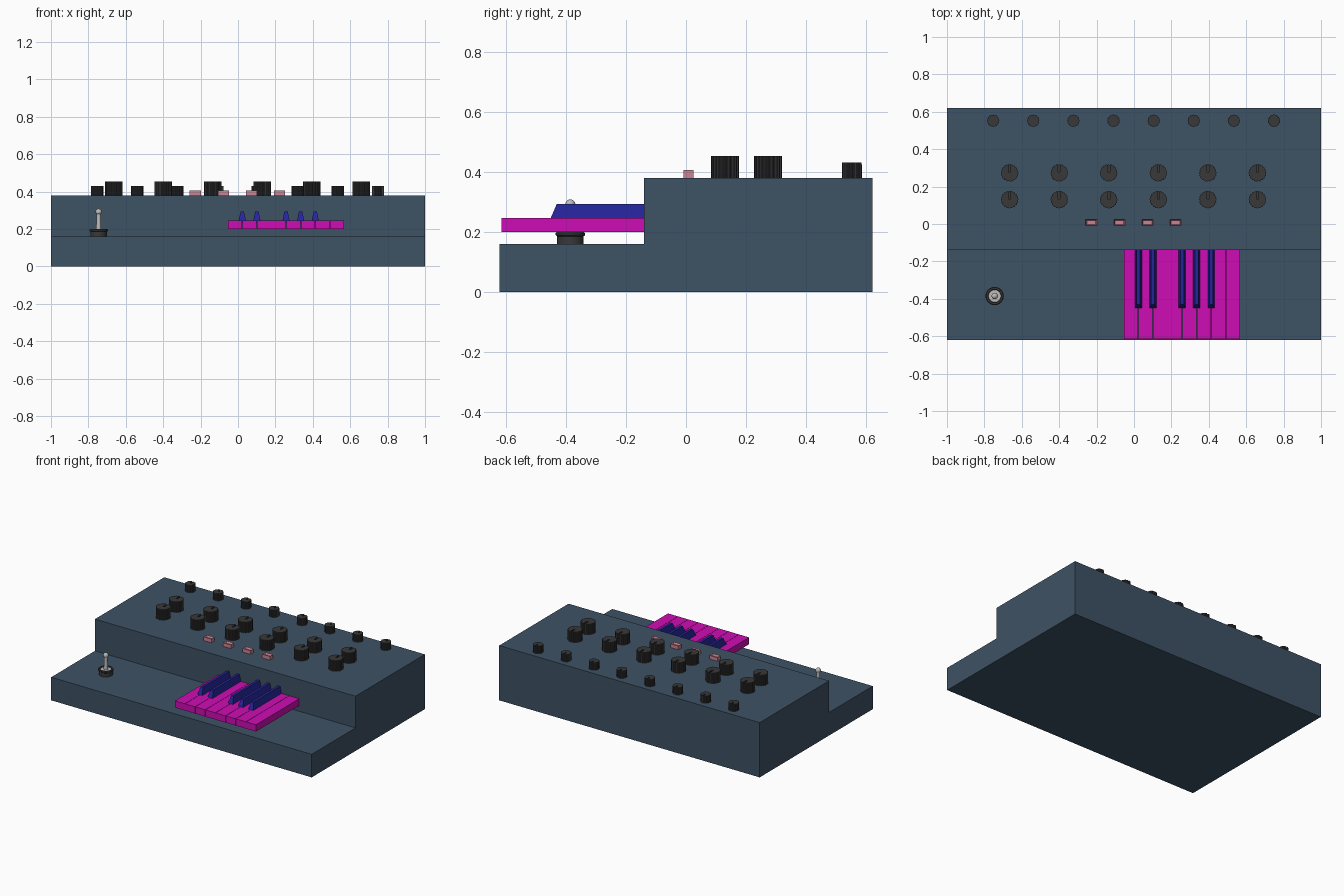
import bpy, bmesh, math

if "Cube" in bpy.data.objects:
    bpy.data.objects.remove(bpy.data.objects["Cube"])


def material(name, rgb):
    m = bpy.data.materials.new(name)
    m.diffuse_color = (*rgb, 1)
    m.use_nodes = True
    m.node_tree.nodes["Principled BSDF"].inputs["Base Color"].default_value = m.diffuse_color
    return m


SLATE = material("slate blue", (0.048, 0.084, 0.130))
MAGENTA = material("magenta", (0.62, 0.004, 0.46))
NAVY = material("navy blue", (0.018, 0.018, 0.33))
BLACK = material("soft black", (0.040, 0.040, 0.040))
PINK = material("pale pink", (0.60, 0.23, 0.29))
METAL = material("light grey", (0.50, 0.50, 0.50))


def finish(name, bm, mat, loc=(0, 0, 0), smooth=False):
    bmesh.ops.recalc_face_normals(bm, faces=bm.faces)
    me = bpy.data.meshes.new(name)
    bm.to_mesh(me)
    bm.free()
    me.materials.append(mat)
    ob = bpy.data.objects.new(name, me)
    ob.location = loc
    bpy.context.collection.objects.link(ob)
    if smooth:
        bpy.ops.object.select_all(action='DESELECT')
        ob.select_set(True)
        bpy.context.view_layer.objects.active = ob
        bpy.ops.object.shade_smooth_by_angle(angle=math.radians(35))
    return ob


def prism(bm, points, offset):
    """Closed polygon of 3D points pushed along offset."""
    face = bm.faces.new([bm.verts.new(p) for p in points])
    ext = bmesh.ops.extrude_face_region(bm, geom=[face], use_keep_orig=True)
    verts = [g for g in ext["geom"] if isinstance(g, bmesh.types.BMVert)]
    bmesh.ops.translate(bm, verts=verts, vec=offset)


def box(name, x, y, z, mat):
    bm = bmesh.new()
    prism(bm, [(x[0], y[0], z[0]), (x[1], y[0], z[0]),
               (x[1], y[1], z[0]), (x[0], y[1], z[0])], (0, 0, z[1] - z[0]))
    return finish(name, bm, mat)


def lathe(name, profile, mat, loc, steps=32):
    bm = bmesh.new()
    vs = [bm.verts.new((r, 0, z)) for r, z in profile]
    edges = [bm.edges.new(p) for p in zip(vs, vs[1:])]
    bmesh.ops.spin(bm, geom=vs + edges, axis=(0, 0, 1), cent=(0, 0, 0),
                   angle=math.tau, steps=steps)
    bmesh.ops.remove_doubles(bm, verts=bm.verts, dist=1e-5)
    return finish(name, bm, mat, loc, True)


def knob(name, r, h, loc):
    """Fluted knob; a pointer slot in its top runs toward the back."""
    bm = bmesh.new()
    teeth, notch = 20, 0.12 * r
    pts = []
    for i in range(teeth * 4):
        a = math.pi / 2 + math.tau * (i + 0.5) / (teeth * 4)
        rr = r if i % 4 in (0, 3) else r * 0.93
        pts.append((rr * math.cos(a), rr * math.sin(a)))
    prism(bm, [(x, y, 0) for x, y in pts], (0, 0, h * 0.88))
    # upper layer with the slot cut into its outline
    upper = [p for p in pts if not (abs(p[0]) < notch and p[1] > 0)]
    edge = math.sqrt(r * r - notch * notch) * 0.99
    upper += [(notch, edge), (notch, 0.1 * r), (-notch, 0.1 * r), (-notch, edge)]
    prism(bm, [(x, y, h * 0.88) for x, y in upper], (0, 0, h * 0.12))
    finish(name, bm, BLACK, loc)


# Stepped body
bm = bmesh.new()
prism(bm, [(-1, y, z) for y, z in ((-0.62, 0), (0.62, 0), (0.62, 0.38),
                                   (-0.14, 0.38), (-0.14, 0.16), (-0.62, 0.16))], (2, 0, 0))
finish("body", bm, SLATE)

# Natural keys, floating above the front shelf
pitch, left = 0.078, -0.055
for i in range(8):
    x = left + i * pitch
    box(f"natural_key_{i + 1}", (x + 0.001, x + pitch - 0.001),
        (-0.614, -0.14), (0.20, 0.247), MAGENTA)

# Sharp keys: tapered fins with sloped fronts
for i in (1, 2, 4, 5, 6):
    x = left + i * pitch
    bm = bmesh.new()
    rings = [[bm.verts.new(p) for p in ((-w, f, z), (w, f, z), (w, -0.14, z), (-w, -0.14, z))]
             for w, f, z in ((0.021, -0.455, 0.235), (0.018, -0.449, 0.25), (0.009, -0.43, 0.294))]
    for a, b in zip(rings, rings[1:]):
        for k in range(4):
            bm.faces.new((a[k], a[(k + 1) % 4], b[(k + 1) % 4], b[k]))
    bm.faces.new(rings[0])
    bm.faces.new(rings[-1])
    finish(f"sharp_key_{i}", bm, NAVY, (x, 0, 0))

# Two rows of large knobs and a rear row of small ones
for i in range(6):
    for row, y in enumerate((0.13, 0.273)):
        knob(f"large_knob_{row + 1}_{i + 1}", 0.047, 0.073, (-0.665 + i * 0.265, y, 0.38))
for i in range(8):
    knob(f"small_knob_{i + 1}", 0.033, 0.051, (-0.753 + i * 0.2145, 0.552, 0.38))

# Pink push buttons with a recessed top
for i in range(4):
    x = -0.228 + i * 0.15
    b = box(f"button_{i + 1}", (x - 0.03, x + 0.03), (-0.009, 0.025), (0.38, 0.406), PINK)
    bm = bmesh.new()
    bm.from_mesh(b.data)
    bm.normal_update()
    top = [f for f in bm.faces if f.normal.z > 0.9]
    bmesh.ops.inset_region(bm, faces=top, thickness=0.010, depth=-0.012)
    bm.to_mesh(b.data)
    bm.free()

# Joystick: collar, dished washer, stem and ball
stick = (-0.745, -0.385, 0.16)
lathe("stick_collar", [(0, 0), (0.044, 0), (0.044, 0.026), (0.049, 0.030), (0.049, 0.037),
                       (0.045, 0.040), (0.036, 0.040), (0.032, 0.030), (0, 0.030)], BLACK, stick)
lathe("stick_washer", [(0, 0.030), (0.033, 0.030), (0.033, 0.036), (0, 0.036)], METAL, stick)
lathe("stick_stem", [(0, 0.03), (0.014, 0.03), (0.011, 0.13), (0, 0.13)], METAL, stick, 20)
ball = [(0.017 * math.sin(math.pi * k / 10), 0.132 - 0.017 * math.cos(math.pi * k / 10))
        for k in range(11)]
lathe("stick_ball", ball, METAL, stick, 20)
